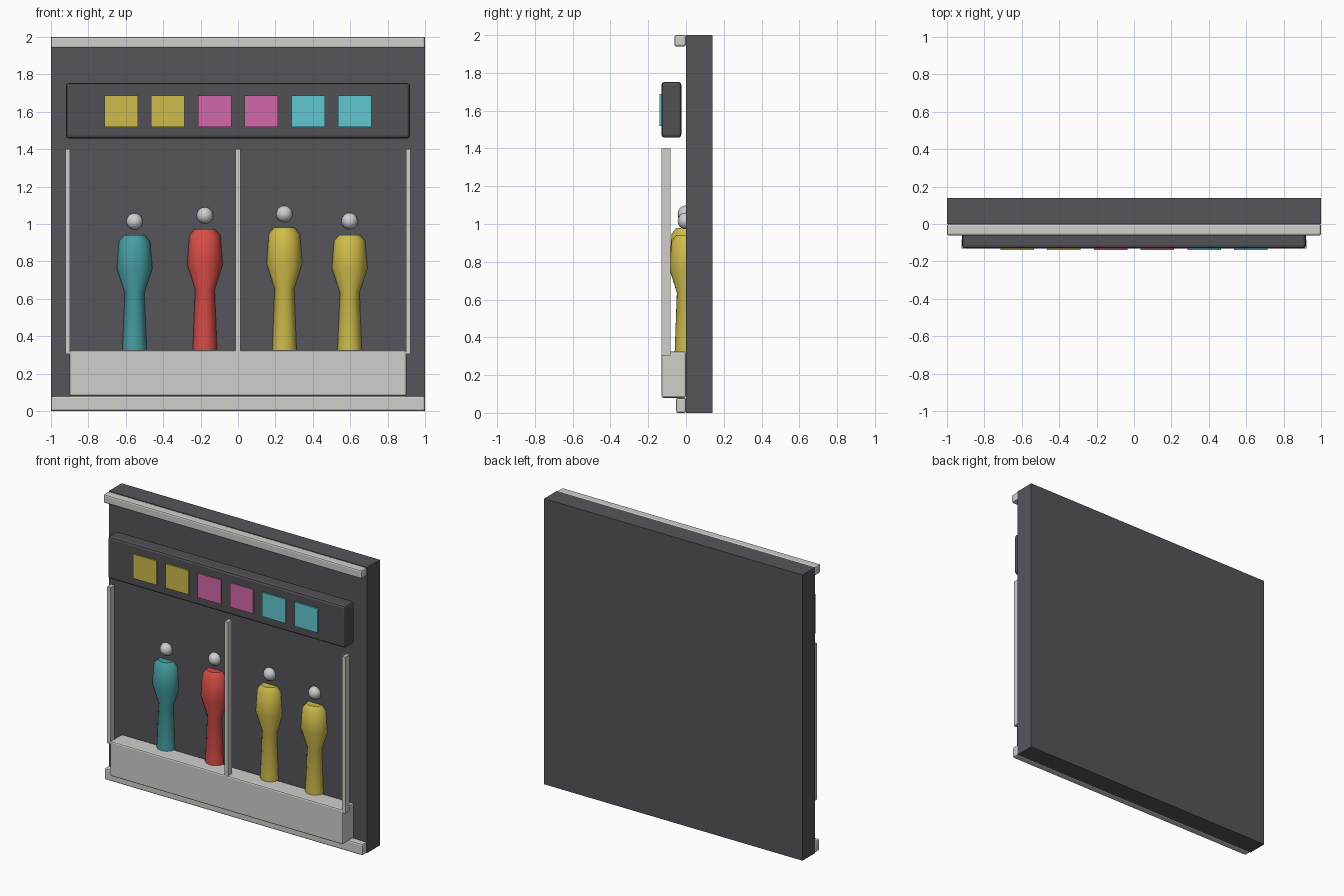
import bpy, bmesh, math

if "Cube" in bpy.data.objects:
    bpy.data.objects.remove(bpy.data.objects["Cube"])


def material(name, rgb):
    m = bpy.data.materials.new(name)
    m.diffuse_color = (*rgb, 1)
    m.use_nodes = True
    m.node_tree.nodes["Principled BSDF"].inputs["Base Color"].default_value = m.diffuse_color
    return m


WALL = material("charcoal", (0.09, 0.09, 0.105))
SIGN = material("dark_charcoal", (0.08, 0.08, 0.092))
TRIM = material("warm_white", (0.63, 0.62, 0.59))
HEAD = material("pale_grey", (0.62, 0.62, 0.62))
YELLOW = material("yellow", (0.62, 0.50, 0.07))
PINK = material("pink", (0.65, 0.14, 0.40))
CYAN = material("cyan", (0.12, 0.57, 0.63))
TEAL = material("teal", (0.06, 0.34, 0.36))
RED = material("red", (0.68, 0.075, 0.065))


def finish(name, bm, mat):
    mesh = bpy.data.meshes.new(name)
    bm.to_mesh(mesh)
    bm.free()
    mesh.materials.append(mat)
    ob = bpy.data.objects.new(name, mesh)
    bpy.context.collection.objects.link(ob)
    return ob


def box(name, x, y, z, mat, bevel=0.0):
    """Box from (min, max) ranges, with optional rounded edges."""
    bm = bmesh.new()
    bmesh.ops.create_cube(bm, size=1)
    for v in bm.verts:
        v.co = [r[0] if c < 0 else r[1] for c, r in zip(v.co, (x, y, z))]
    ob = finish(name, bm, mat)
    if bevel:
        mod = ob.modifiers.new("soft_edges", 'BEVEL')
        mod.width = bevel
        mod.segments = 2
    return ob


def smooth(ob, angle):
    bpy.ops.object.select_all(action='DESELECT')
    bpy.context.view_layer.objects.active = ob
    ob.select_set(True)
    bpy.ops.object.shade_smooth_by_angle(angle=math.radians(angle))


# Wall, trims and plinth
box("wall", (-1, 1), (0, 0.14), (0, 2), WALL)
box("top_trim", (-1, 1), (-0.062, 0), (1.94, 2), TRIM, 0.01)
box("bottom_trim", (-1, 1), (-0.052, 0), (0, 0.08), TRIM, 0.01)
box("plinth", (-0.9, 0.9), (-0.13, 0), (0.08, 0.325), TRIM, 0.01)

# Window posts
for i, x in enumerate((-0.91, 0, 0.91)):
    box(f"post_{i}", (x - 0.013, x + 0.013), (-0.13, -0.083), (0.305, 1.4), TRIM)

# Sign board with coloured tiles
box("sign_board", (-0.92, 0.92), (-0.13, -0.025), (1.457, 1.753), SIGN, 0.016)
for i, mat in enumerate((YELLOW, YELLOW, PINK, PINK, CYAN, CYAN)):
    x = -0.625 + 0.25 * i
    box(f"sign_tile_{i}", (x - 0.09, x + 0.09), (-0.14, -0.1305), (1.518, 1.687), mat)

# Mannequins: lathed body (radius, fraction of height) and ball head
PROFILE = ((0.065, 0), (0.052, 0.5), (0.095, 0.71), (0.083, 0.95), (0.055, 1))
SIDES = 12
BASE = 0.325
FIGURES = ((-0.553, 0.94, TEAL), (-0.177, 0.972, RED),
           (0.248, 0.98, YELLOW), (0.597, 0.942, YELLOW))
for i, (x, top, mat) in enumerate(FIGURES):
    bm = bmesh.new()
    rings = []
    for r, t in PROFILE:
        rings.append([bm.verts.new((x + r * math.cos(a), r * 0.92 * math.sin(a),
                                    BASE + t * (top - BASE)))
                      for a in (math.tau * k / SIDES for k in range(SIDES))])
    for lo, hi in zip(rings, rings[1:]):
        for k in range(SIDES):
            n = (k + 1) % SIDES
            bm.faces.new((lo[k], lo[n], hi[n], hi[k]))
    bm.faces.new(rings[0][::-1])
    bm.faces.new(rings[-1])
    smooth(finish(f"mannequin_body_{i}", bm, mat), 40)

    bm = bmesh.new()
    bmesh.ops.create_uvsphere(bm, u_segments=16, v_segments=10, radius=0.044)
    bmesh.ops.translate(bm, verts=bm.verts, vec=(x, 0, top + 0.074))
    smooth(finish(f"mannequin_head_{i}", bm, HEAD), 60)
